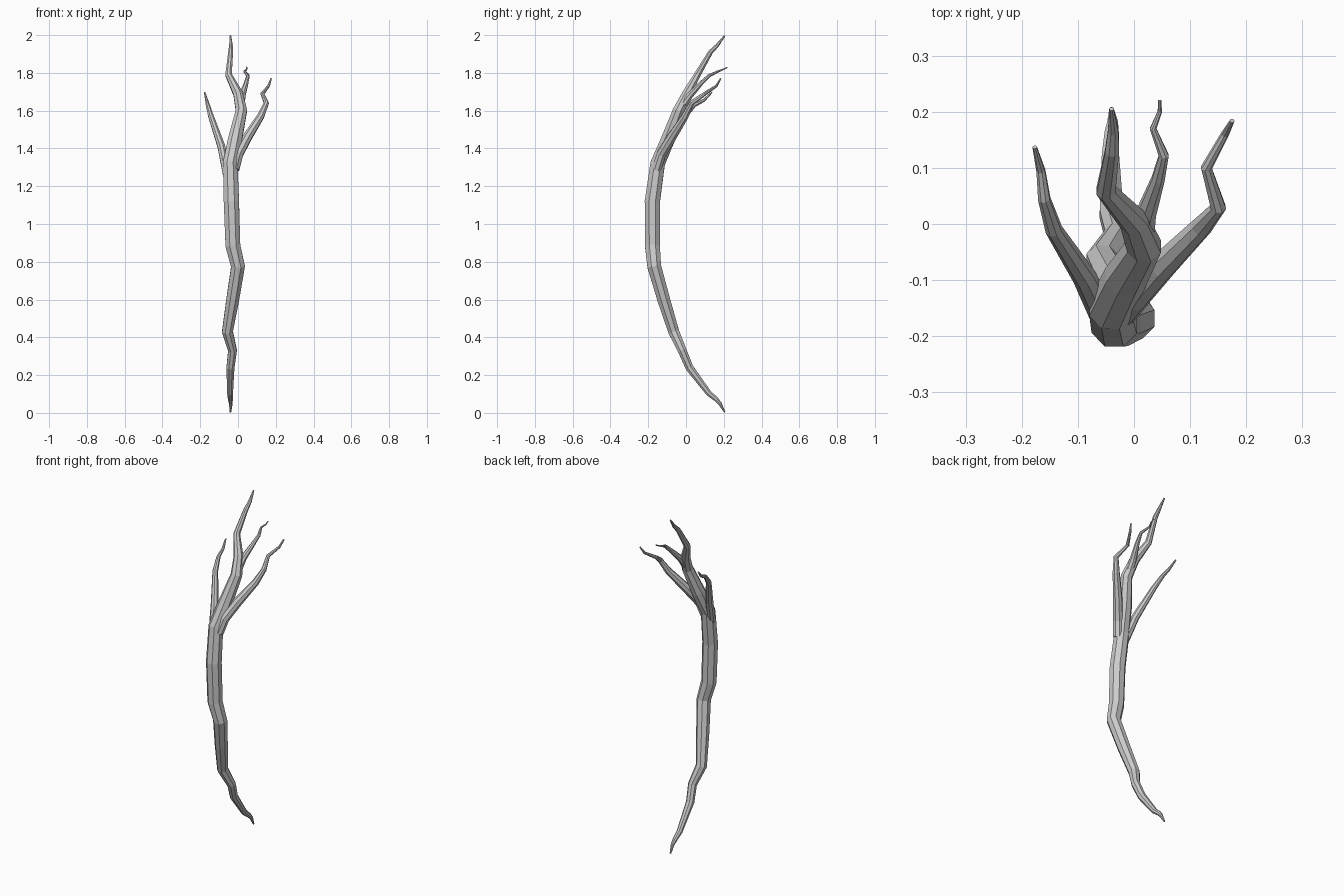
import bpy, bmesh, math
from mathutils import Vector

SIDES = 8


def limb(name, pts):
    """Tapered faceted tube through (x, y, z, radius) points."""
    bm = bmesh.new()
    cs = [Vector(p[:3]) for p in pts]
    rings = []
    side = Vector((1, 0, 0))
    for i, c in enumerate(cs):
        a = (c - cs[i - 1]).normalized() if i else Vector()
        b = (cs[i + 1] - c).normalized() if i < len(cs) - 1 else Vector()
        t = (a + b).normalized()
        side = (side - t * side.dot(t)).normalized()
        up = t.cross(side)
        ring = []
        for k in range(SIDES):
            ang = 2 * math.pi * (k + 0.5) / SIDES
            ring.append(bm.verts.new(c + (side * math.cos(ang) + up * math.sin(ang)) * pts[i][3] * 1.04))
        rings.append(ring)
    for r0, r1 in zip(rings, rings[1:]):
        for k in range(SIDES):
            n = (k + 1) % SIDES
            bm.faces.new((r0[k], r0[n], r1[n], r1[k]))
    bm.faces.new(rings[0][::-1])
    bm.faces.new(rings[-1])
    bmesh.ops.recalc_face_normals(bm, faces=bm.faces)
    me = bpy.data.meshes.new(name)
    bm.to_mesh(me)
    bm.free()
    ob = bpy.data.objects.new(name, me)
    bpy.context.collection.objects.link(ob)
    return ob


# Bowed trunk, root tip to top tip
limb("trunk", [
    (-.040, .205, .003, .004), (-.038, .180, .050, .010), (-.040, .160, .072, .013),
    (-.042, .120, .105, .016), (-.040, .018, .240, .022), (-.029, -.020, .330, .024),
    (-.056, -.065, .430, .030), (-.028, -.118, .600, .035), (.000, -.168, .775, .038),
    (-.027, -.178, .885, .041), (-.035, -.178, 1.12, .042), (-.041, -.150, 1.320, .040),
    (-.015, -.095, 1.450, .038), (.018, -.040, 1.600, .031), (.000, .005, 1.690, .026),
    (-.050, .060, 1.790, .018), (-.039, .130, 1.910, .013), (-.037, .165, 1.945, .010),
    (-.040, .205, 1.997, .004)])

# Left branch
limb("left_branch", [
    (-.058, -.160, 1.26, .022), (-.088, -.095, 1.41, .021), (-.143, -.010, 1.570, .015),
    (-.160, .045, 1.630, .011), (-.166, .095, 1.655, .008), (-.177, .137, 1.697, .004)])

# Right branch
limb("right_branch", [
    (-.018, -.155, 1.29, .026), (.002, -.130, 1.37, .026), (.050, -.075, 1.46, .025),
    (.120, -.005, 1.570, .019), (.150, .030, 1.640, .014), (.129, .100, 1.690, .010),
    (.162, .160, 1.730, .007), (.175, .184, 1.770, .004)])

# Small twig behind the trunk top
limb("back_twig", [
    (.012, -.050, 1.58, .022), (.022, .020, 1.680, .018), (.043, .080, 1.745, .012),
    (.053, .122, 1.785, .009), (.034, .170, 1.808, .006), (.046, .200, 1.820, .004),
    (.046, .220, 1.830, .003)])
